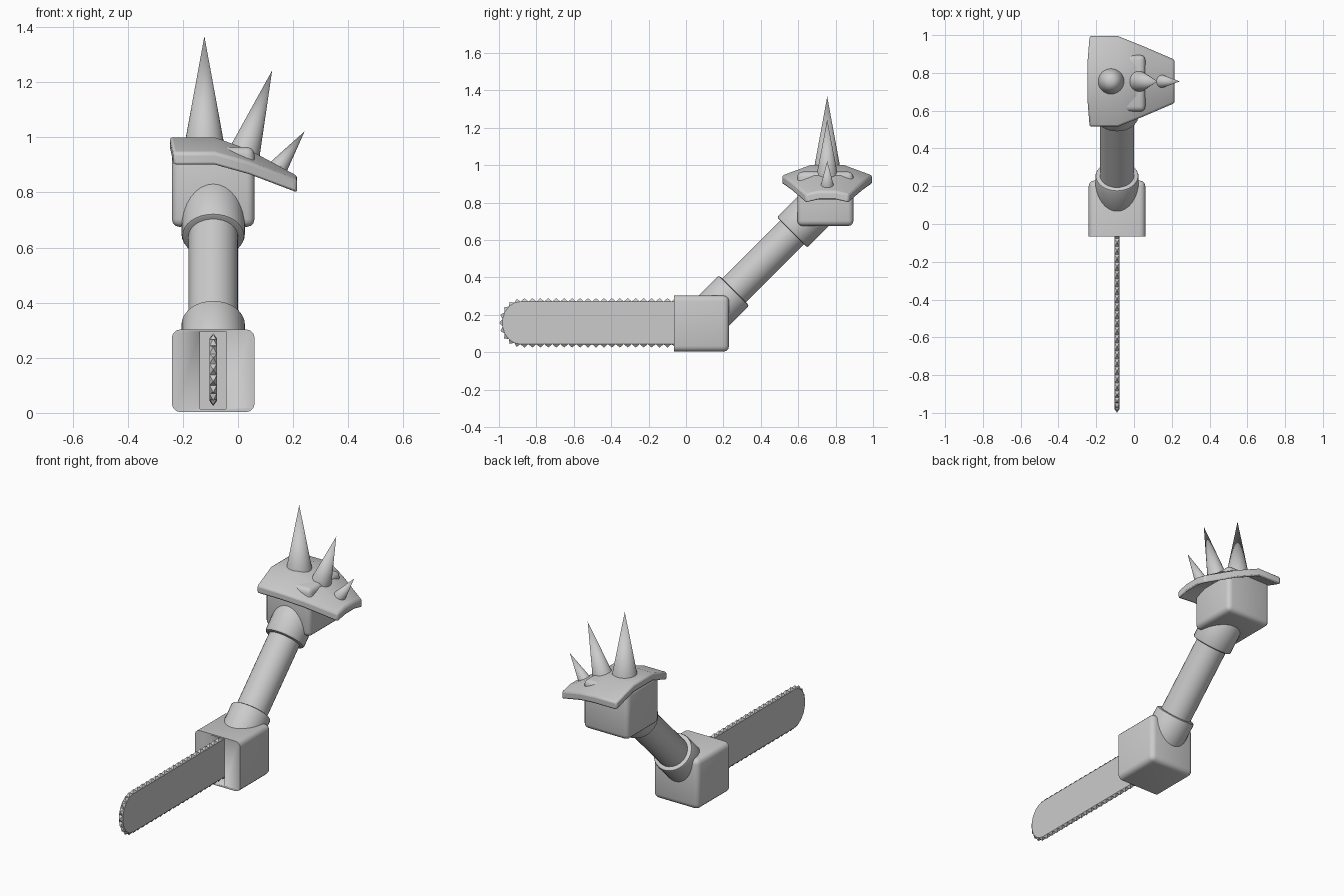
import bpy, bmesh, math
from mathutils import Vector

if "Cube" in bpy.data.objects:
    bpy.data.objects.remove(bpy.data.objects["Cube"])

CX = -0.09          # arm / housing centre line in x


def add_mesh(name, bm, smooth=True):
    bmesh.ops.recalc_face_normals(bm, faces=bm.faces)
    me = bpy.data.meshes.new(name)
    bm.to_mesh(me)
    bm.free()
    ob = bpy.data.objects.new(name, me)
    bpy.context.collection.objects.link(ob)
    if smooth:
        bpy.ops.object.select_all(action='DESELECT')
        ob.select_set(True)
        bpy.context.view_layer.objects.active = ob
        bpy.ops.object.shade_smooth_by_angle(angle=math.radians(35))
    return ob


def box(name, lo, hi, bevel=0.0, flat_front=False):
    bm = bmesh.new()
    bmesh.ops.create_cube(bm, size=1)
    lo, hi = Vector(lo), Vector(hi)
    for v in bm.verts:
        v.co = Vector([(lo[i] + hi[i]) / 2 + v.co[i] * (hi[i] - lo[i]) for i in range(3)])
    if bevel:
        edges = [e for e in bm.edges
                 if not (flat_front and all(abs(v.co.y - lo.y) < 1e-5 for v in e.verts))]
        bmesh.ops.bevel(bm, geom=edges, offset=bevel, segments=3, profile=0.5, affect='EDGES')
    return add_mesh(name, bm)


def cone(name, a, b, r1, r2, bevel=0.0, sides=32):
    a, b = Vector(a), Vector(b)
    bm = bmesh.new()
    bmesh.ops.create_cone(bm, cap_ends=True, segments=sides, radius1=r1, radius2=r2,
                          depth=(b - a).length)
    if bevel:
        rims = [e for e in bm.edges if abs(e.verts[0].co.z - e.verts[1].co.z) < 1e-5]
        bmesh.ops.bevel(bm, geom=rims, offset=bevel, segments=2, profile=0.5, affect='EDGES')
    rot = (b - a).to_track_quat('Z', 'Y').to_matrix()
    for v in bm.verts:
        v.co = rot @ v.co + (a + b) / 2
    return add_mesh(name, bm)


# Blade housing with a slot in its flat front
housing = box("blade_housing", (-0.24, -0.065, 0.003), (0.06, 0.23, 0.303), 0.03, True)
cutter = box("slot_cutter", (-0.138, -0.2, 0.015), (-0.043, 0.03, 0.295))
cutter.hide_render = True
cutter.hide_set(True)
cut = housing.modifiers.new("slot", 'BOOLEAN')
cut.operation = 'DIFFERENCE'
cut.object = cutter
cut.solver = 'EXACT'

# Saw blade: rounded outline, every rim face poked out into a tooth
ZC, HALF, Y_BACK, Y_ARC, TIP = 0.157, 0.114, 0.05, -0.885, 0.097
N, M = 22, 9
steps = [Y_BACK + (Y_ARC - Y_BACK) * i / N for i in range(N + 1)]
outline = [(y, ZC + HALF) for y in steps]
for i in range(1, M):
    t = math.pi * i / M
    outline.append((Y_ARC - TIP * math.sin(t), ZC + HALF * math.cos(t)))
outline += [(y, ZC - HALF) for y in reversed(steps)]
bm = bmesh.new()
sides = [[bm.verts.new((CX + dx, y, z)) for y, z in outline] for dx in (-0.013, 0.013)]
for s in sides:
    bm.faces.new(s)
count = len(outline)
rim = []
for i in range(count):
    j = (i + 1) % count
    f = bm.faces.new((sides[0][i], sides[0][j], sides[1][j], sides[1][i]))
    if j:
        rim.append(f)
bmesh.ops.recalc_face_normals(bm, faces=bm.faces)
bmesh.ops.poke(bm, faces=rim, offset=0.018)
add_mesh("saw_blade", bm, smooth=False)

# Arm and its two collars, running up and back at 45 degrees
def on_arm(y):
    return (CX, y, y + 0.073)

cone("arm", on_arm(0.15), on_arm(0.66), 0.09, 0.09)
cone("lower_collar", on_arm(0.11), on_arm(0.257), 0.115, 0.115, 0.012)
cone("upper_collar", on_arm(0.567), on_arm(0.69), 0.115, 0.115, 0.012)

# Shoulder block
box("shoulder_block", (-0.24, 0.595, 0.675), (0.06, 0.895, 0.965), 0.028)

# Shoulder plate: arched cross-sections (x, ridge z, half width, rim drop)
YC = 0.755
stations = [(-0.235, 1.0, 0.24, 0.055), (-0.085, 1.0, 0.24, 0.055),
            (0.04, 0.955, 0.19, 0.045), (0.215, 0.86, 0.115, 0.015)]
bm = bmesh.new()
rows = []
for x, z, w, drop in stations:
    rows.append([bm.verts.new((x - 0.012 * (k == 0 and x < -0.2), YC + f * w, z - k * drop))
                 for f, k in ((-1, 1), (-0.38, 0), (0.38, 0), (1, 1))])
for r, s in zip(rows, rows[1:]):
    for i in range(3):
        bm.faces.new((r[i], s[i], s[i + 1], r[i + 1]))
bmesh.ops.recalc_face_normals(bm, faces=bm.faces)
if sum(f.normal.z for f in bm.faces) < 0:
    bmesh.ops.reverse_faces(bm, faces=bm.faces)
ext = bmesh.ops.extrude_face_region(bm, geom=bm.faces[:], use_keep_orig=True)
for v in [g for g in ext['geom'] if isinstance(g, bmesh.types.BMVert)]:
    v.co.z -= 0.047
plate = add_mesh("shoulder_plate", bm)
bev = plate.modifiers.new("soft_edges", 'BEVEL')
bev.width = 0.01
bev.segments = 2
bev.limit_method = 'ANGLE'
bev.angle_limit = math.radians(40)

# Three spikes fanning outwards, getting smaller
spikes = [((-0.122, 0.98), (-0.122, 1.367), 0.071),
          ((0.022, 0.94), (0.124, 1.243), 0.058),
          ((0.14, 0.882), (0.242, 1.022), 0.037)]
for i, (a, b, r) in enumerate(spikes):
    cone(f"spike_{i + 1}", (a[0], YC, a[1]), (b[0], YC, b[1]), r, 0)
